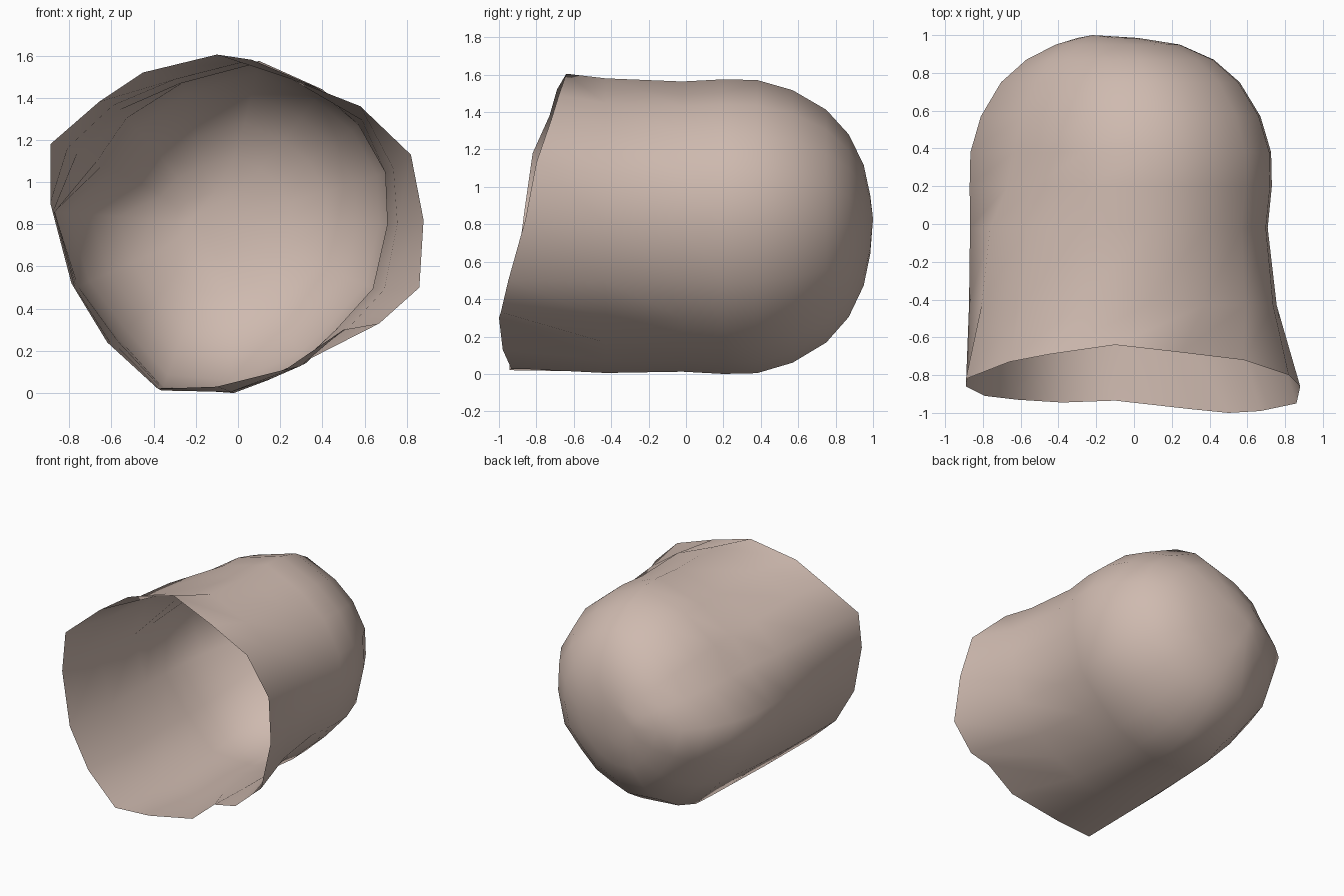
import bpy, bmesh

if "Cube" in bpy.data.objects:
    bpy.data.objects.remove(bpy.data.objects["Cube"])

# Flared open rim (x, y, z), clockwise from the top as seen from the front
RIM = [(-.10, -.64, 1.605), (.25, -.68, 1.49), (.58, -.72, 1.36), (.82, -.80, 1.13),
       (.88, -.86, .82), (.86, -.95, .50), (.67, -.99, .33), (.50, -1.0, .30),
       (.30, -.98, .13), (-.10, -.935, .03), (-.38, -.945, .02), (-.62, -.93, .24),
       (-.79, -.91, .52), (-.89, -.86, .90), (-.89, -.82, 1.18), (-.66, -.73, 1.38),
       (-.45, -.69, 1.52)]

# Cross-section of the body (x, z), same order
BODY = [(.10, 1.575), (.40, 1.44), (.59, 1.28), (.72, 1.05), (.73, .80), (.66, .49),
        (.48, .29), (.32, .14), (.14, .06), (-.02, 0), (-.36, .01), (-.59, .22),
        (-.77, .50), (-.87, .86), (-.79, 1.16), (-.58, 1.36), (-.27, 1.48)]
CX, CZ = -.08, .80

# Rings: y, scale about the centre, blend towards the rim, depth of the side dent, x shift
RINGS = [(-.43, 1, .17, 0, 0), (-.02, .985, 0, .04, -.01), (.20, 1, 0, .17, 0),
         (.38, .995, 0, .21, 0), (.57, .925, 0, .22, 0), (.75, .79, 0, .22, 0),
         (.87, .62, 0, .16, 0), (.95, .41, 0, .08, -.01), (.985, .20, 0, 0, -.06)]
DENT = {10: .1, 11: .25, 12: .1, 14: 1, 15: .6, 16: .1}

bm = bmesh.new()
loops = [[bm.verts.new(p) for p in RIM]]
for y, s, blend, dent, shift in RINGS:
    loop = []
    for i, (bx, bz) in enumerate(BODY):
        k = s * (1 - dent * DENT.get(i, 0))
        x, z = CX + shift + (bx - CX) * k, CZ + (bz - CZ) * k
        x += (RIM[i][0] - x) * blend
        z += (RIM[i][2] - z) * blend
        loop.append(bm.verts.new((x, y, z)))
    loops.append(loop)

# Walls and closed rounded end
n = len(RIM)
for a, b in zip(loops, loops[1:]):
    for i in range(n):
        j = (i + 1) % n
        bm.faces.new((a[i], a[j], b[j], b[i]))
tip = bm.verts.new((-.22, 1.0, .83))
for i in range(n):
    bm.faces.new((loops[-1][i], loops[-1][(i + 1) % n], tip))

# Outward normals, smooth shading
bm.normal_update()
if tip.link_faces[0].normal.y < 0:
    bmesh.ops.reverse_faces(bm, faces=bm.faces[:])
for f in bm.faces:
    f.smooth = True
mesh = bpy.data.meshes.new("hollow_cap")
bm.to_mesh(mesh)
bm.free()

# Warm beige colour
mat = bpy.data.materials.new("beige")
mat.diffuse_color = (.62, .49, .43, 1)
mat.use_nodes = True
mat.node_tree.nodes["Principled BSDF"].inputs["Base Color"].default_value = mat.diffuse_color
mesh.materials.append(mat)
bpy.context.collection.objects.link(bpy.data.objects.new("hollow_cap", mesh))
